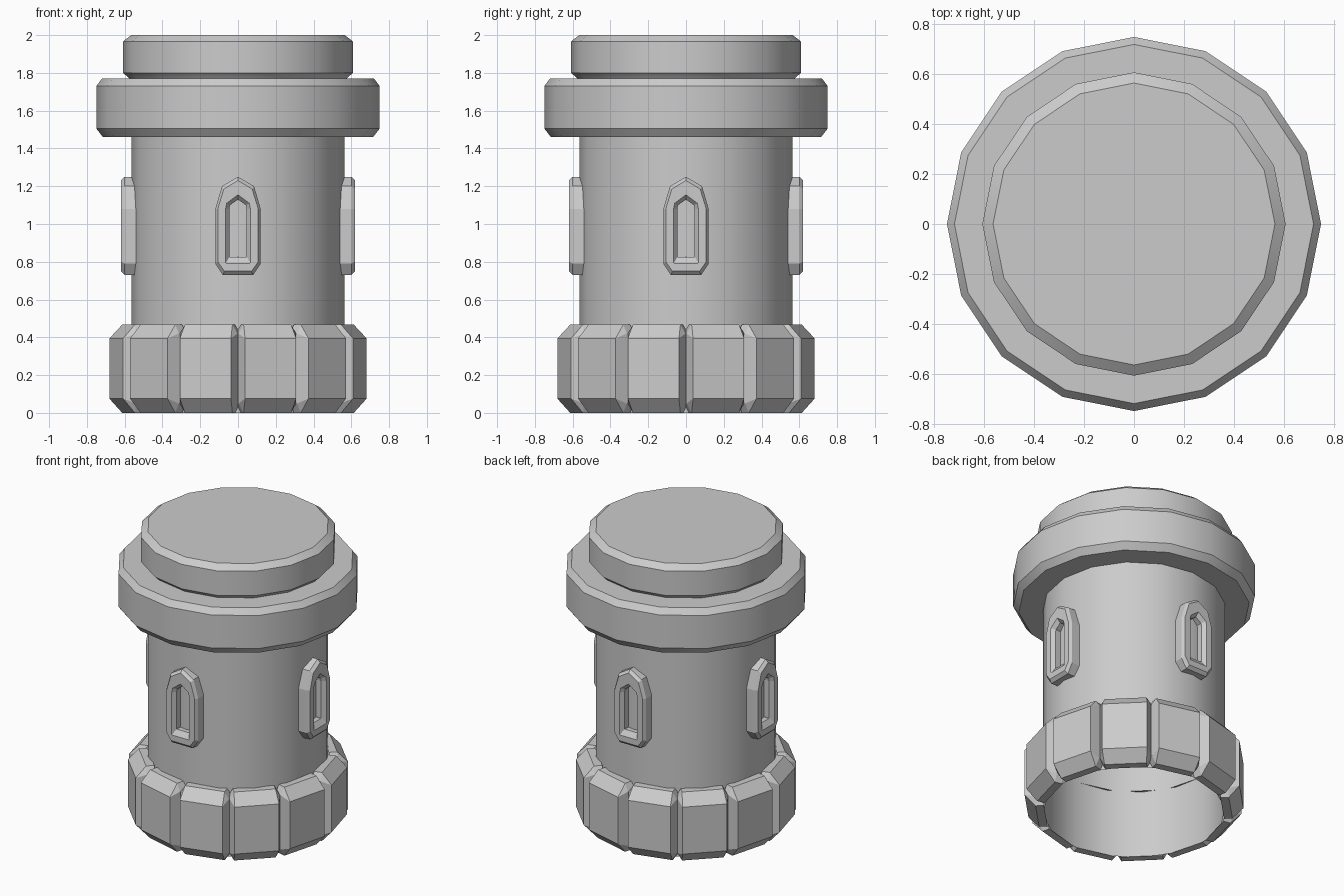
import bpy, bmesh, math

if "Cube" in bpy.data.objects:
    bpy.data.objects.remove(bpy.data.objects["Cube"])


def loft(name, batches, cap_last=False):
    """Skin closed rings of points; each batch is one list of rings."""
    bm = bmesh.new()
    for rings in batches:
        rows = [[bm.verts.new(p) for p in ring] for ring in rings]
        for a, b in zip(rows, rows[1:]):
            n = len(a)
            for i in range(n):
                j = (i + 1) % n
                bm.faces.new((a[i], a[j], b[j], b[i]))
        if cap_last:
            bm.faces.new(rows[-1])
    bmesh.ops.remove_doubles(bm, verts=bm.verts, dist=0.0005)
    bmesh.ops.recalc_face_normals(bm, faces=bm.faces)
    me = bpy.data.meshes.new(name)
    bm.to_mesh(me)
    bm.free()
    ob = bpy.data.objects.new(name, me)
    bpy.context.collection.objects.link(ob)
    return ob


def lathe(name, profile, cap_last=False, sides=16):
    angles = [2 * math.pi * i / sides for i in range(sides)]
    rings = [[(r * math.cos(a), r * math.sin(a), z) for a in angles] for r, z in profile]
    ob = loft(name, [rings], cap_last)
    bpy.ops.object.select_all(action='DESELECT')
    ob.select_set(True)
    bpy.context.view_layer.objects.active = ob
    bpy.ops.object.shade_smooth_by_angle(angle=math.radians(30))
    return ob


def place(outline, r, ang):
    """Stand a (sideways, height) outline upright at radius r facing ang."""
    c, s = math.cos(ang), math.sin(ang)
    return [(r * c - u * s, r * s + u * c, z) for u, z in outline]


def mirrored(half):
    return half + [(-u, z) for u, z in reversed(half) if u > 0]


# Round shaft, open underneath
lathe("tower_body", [(0.565, 0), (0.565, 1.47)])

# Wide collar and capped top
lathe("collar", [(0.55, 1.46), (0.715, 1.46), (0.75, 1.505), (0.75, 1.73),
                 (0.72, 1.77), (0.55, 1.77)])
lathe("top_cap", [(0.57, 1.76), (0.575, 1.77), (0.608, 1.80), (0.608, 1.967), (0.565, 2.0)], True)

# Twelve chamfered foundation stones
back = mirrored([(0.13, 0.0), (0.158, 0.05), (0.158, 0.42), (0.13, 0.467)])
face = mirrored([(0.14, 0.075), (0.14, 0.075), (0.14, 0.395), (0.14, 0.395)])
stones = []
for i in range(12):
    a = math.radians(15 + 30 * i)
    stones.append([place(back, 0.548, a), place(back, 0.6, a), place(face, 0.667, a)])


def stone_mesh():
    bm = bmesh.new()
    for rings in stones:
        rows = [[bm.verts.new(p) for p in ring] for ring in rings[:2]]
        f = [bm.verts.new(rings[2][k]) for k in (0, 2, 4, 6)]
        rows.append([f[0], f[0], f[1], f[1], f[2], f[2], f[3], f[3]])
        for a, b in zip(rows, rows[1:]):
            for k in range(8):
                j = (k + 1) % 8
                bm.faces.new(dict.fromkeys((a[k], a[j], b[j], b[k])))
        bm.faces.new(f)
    bmesh.ops.recalc_face_normals(bm, faces=bm.faces)
    me = bpy.data.meshes.new("foundation_stones")
    bm.to_mesh(me)
    bm.free()
    bpy.context.collection.objects.link(bpy.data.objects.new("foundation_stones", me))


stone_mesh()

# Four arched window frames; the shaft shows through the openings
outer = mirrored([(0.08, 0.73), (0.12, 0.79), (0.12, 1.08), (0.085, 1.2), (0, 1.25)])
front = mirrored([(0.072, 0.75), (0.107, 0.80), (0.107, 1.08), (0.075, 1.185), (0, 1.23)])
lip = mirrored([(0.064, 0.79), (0.066, 0.792), (0.066, 1.08), (0.06, 1.11), (0, 1.155)])
inner = mirrored([(0.044, 0.825), (0.046, 0.827), (0.046, 1.08), (0.042, 1.10), (0, 1.13)])
frames = []
for i in range(4):
    a = math.radians(90 * i)
    frames.append([place(outer, 0.53, a), place(outer, 0.60, a), place(front, 0.62, a),
                   place(lip, 0.62, a), place(inner, 0.595, a), place(inner, 0.54, a)])
loft("window_frames", frames)
